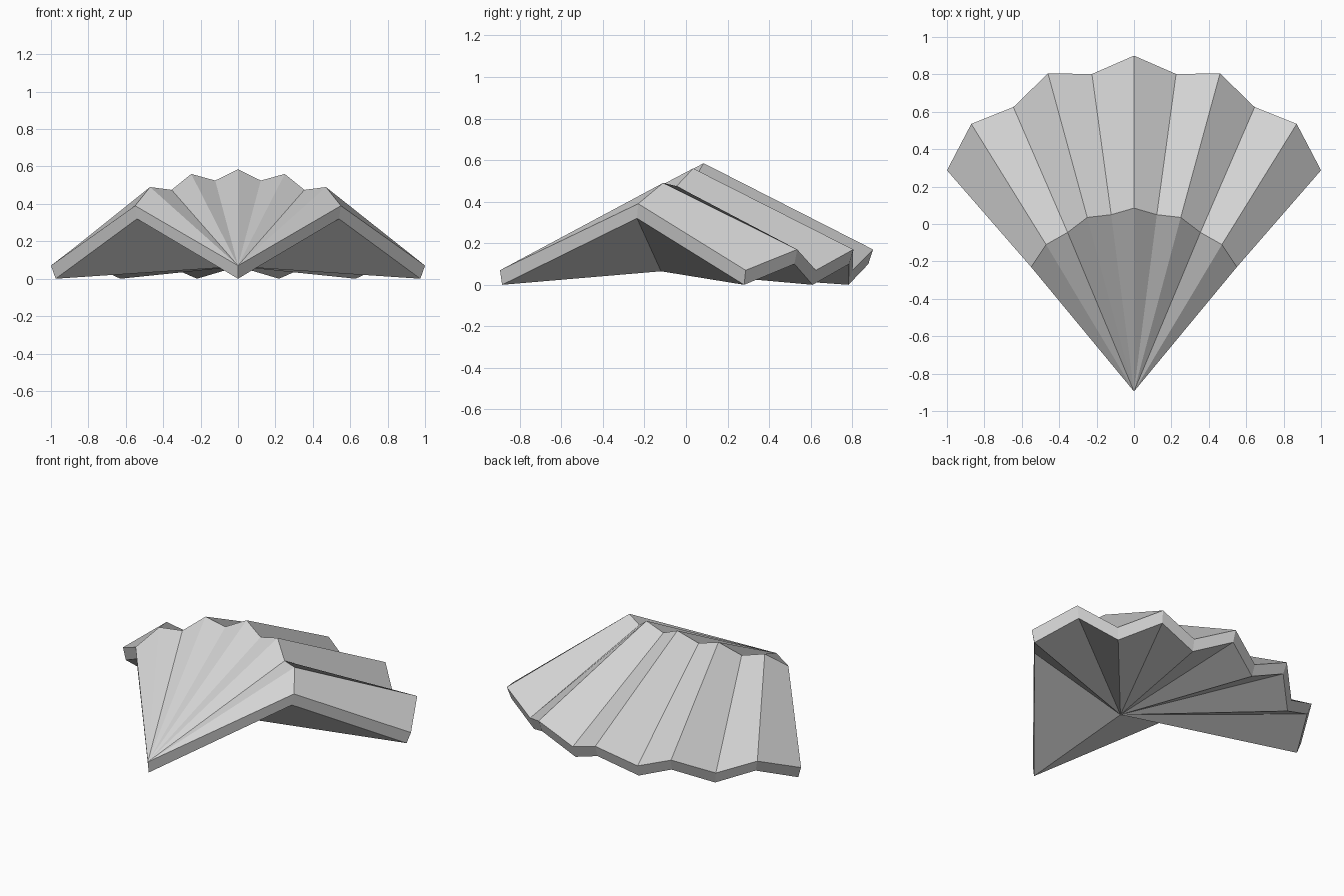
import bpy
import bmesh

cube = bpy.data.objects.get("Cube")
if cube:
    bpy.data.objects.remove(cube, do_unlink=True)

# Single pale grey material
grey = bpy.data.materials.new("pale_grey")
grey.use_nodes = True
colour = (0.65, 0.65, 0.65, 1)
grey.diffuse_color = colour
grey.node_tree.nodes["Principled BSDF"].inputs["Base Color"].default_value = colour

THICK = 0.07
PEAK, VALLEY = 0.17, 0.07

# Half profiles from the centre line outwards, peaks and valleys alternating
crest_half = [(0, 0.085, 0.585), (0.122, 0.05, 0.525), (0.25, 0.035, 0.56),
              (0.355, -0.045, 0.475), (0.47, -0.11, 0.49), (0.55, -0.23, 0.39)]
rim_half = [(x, y, VALLEY if i % 2 else PEAK) for i, (x, y) in enumerate(
    [(0, 0.9), (0.225, 0.802), (0.46, 0.805), (0.645, 0.625), (0.87, 0.535), (1.0, 0.287)])]


def mirrored(half):
    """Full left-to-right row of points from a half row."""
    return [(-x, y, z) for x, y, z in reversed(half[1:])] + half


def lowered(point, shrink):
    x, y, z = point
    return (x * shrink, y * shrink, z - THICK)


bm = bmesh.new()


def add_row(points):
    return [bm.verts.new(p) for p in points]


crest = add_row(mirrored(crest_half))
rim = add_row(mirrored(rim_half))
rim_low = add_row([lowered(p, 0.975) for p in mirrored(rim_half)])
tip, tip_low, hub = add_row([(0, -0.895, VALLEY), (0, -0.885, 0), (0, -0.12, 0.065)])
corner_low = add_row([(-0.54, -0.236, 0.32), (0.54, -0.236, 0.32)])

for i in range(len(crest) - 1):
    j = i + 1
    bm.faces.new((tip, crest[j], crest[i]))                   # front fan
    bm.faces.new((crest[i], crest[j], rim[j], rim[i]))        # rear pleat
    bm.faces.new((rim[i], rim[j], rim_low[j], rim_low[i]))    # rim edge
    bm.faces.new((hub, rim_low[i], rim_low[j]))               # underside fan

# Side bands and the two front underside panels on each side
for end, low in ((0, corner_low[0]), (-1, corner_low[1])):
    bm.faces.new((tip, crest[end], low, tip_low))
    bm.faces.new((crest[end], rim[end], rim_low[end], low))
    bm.faces.new((hub, low, rim_low[end]))
    bm.faces.new((hub, tip_low, low))

bmesh.ops.recalc_face_normals(bm, faces=bm.faces)
mesh = bpy.data.meshes.new("pleated_canopy")
bm.to_mesh(mesh)
bm.free()
mesh.materials.append(grey)
canopy = bpy.data.objects.new("pleated_canopy", mesh)
bpy.context.collection.objects.link(canopy)
